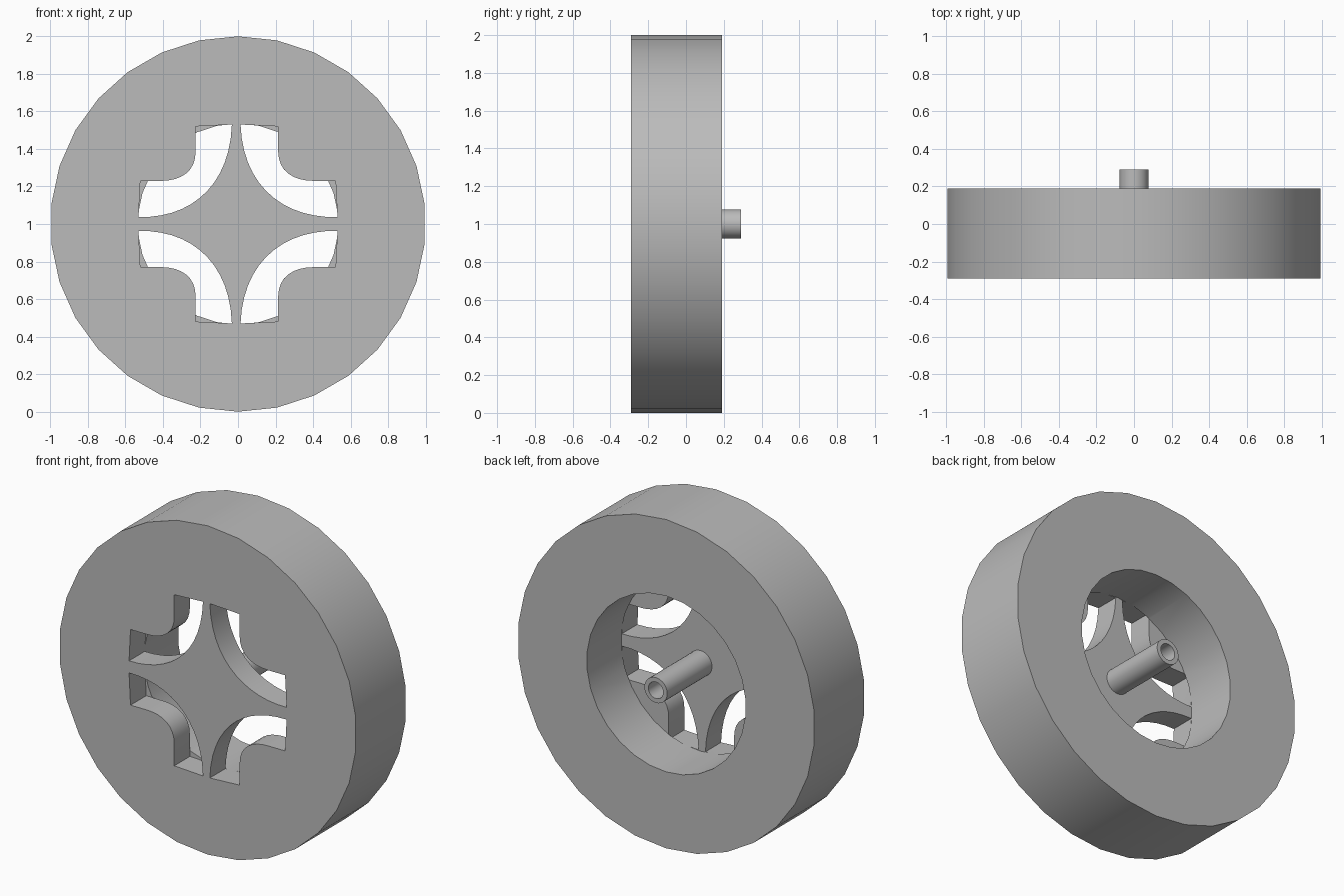
import bpy, bmesh, math
from mathutils import Vector
from mathutils.geometry import interpolate_bezier

if "Cube" in bpy.data.objects:
    bpy.data.objects.remove(bpy.data.objects["Cube"], do_unlink=True)

SIDES = 30
FRONT, WEB_BACK, RIM_BACK, AXLE_BACK = -0.29, -0.14, 0.19, 0.29

grey = bpy.data.materials.new("plain_grey")
grey.use_nodes = True
colour = (0.5, 0.5, 0.5, 1)
grey.diffuse_color = colour
grey.node_tree.nodes["Principled BSDF"].inputs["Base Color"].default_value = colour


def circle(radius):
    """Polygon in x, z with a corner at the top."""
    steps = [2 * math.pi * i / SIDES for i in range(SIDES)]
    return [(radius * math.sin(a), radius * math.cos(a)) for a in steps]


def prism(name, outline, y0, y1):
    """Outline around the hub centre, extruded from y0 to y1."""
    bm = bmesh.new()
    face = bm.faces.new([bm.verts.new((x, y0, z + 1)) for x, z in outline])
    extruded = bmesh.ops.extrude_face_region(bm, geom=[face])["geom"]
    moved = [v for v in extruded if isinstance(v, bmesh.types.BMVert)]
    bmesh.ops.translate(bm, verts=moved, vec=(0, y1 - y0, 0))
    bmesh.ops.recalc_face_normals(bm, faces=bm.faces)
    mesh = bpy.data.meshes.new(name)
    bm.to_mesh(mesh)
    bm.free()
    mesh.materials.append(grey)
    obj = bpy.data.objects.new(name, mesh)
    bpy.context.collection.objects.link(obj)
    return obj


def select(obj):
    bpy.ops.object.select_all(action='DESELECT')
    obj.select_set(True)
    bpy.context.view_layer.objects.active = obj


def cut(target, cutter):
    cutter.hide_render = True
    mod = target.modifiers.new("cut", 'BOOLEAN')
    mod.operation, mod.solver, mod.object = 'DIFFERENCE', 'EXACT', cutter
    select(target)
    bpy.ops.object.modifier_apply(modifier=mod.name)
    bpy.data.objects.remove(cutter, do_unlink=True)


def bezier(points, count):
    flat = [Vector((x, z, 0)) for x, z in points]
    return [(p.x, p.y) for p in interpolate_bezier(*flat, count)]


# Wheel body with a round recess in the back
wheel = prism("wheel", circle(1), FRONT, RIM_BACK)
cut(wheel, prism("recess_cutter", circle(0.535), WEB_BACK, RIM_BACK + 0.1))

# Four windows between the curved spokes
window = bezier([(0.22, 0.385), (0.22, 0.28), (0.3, 0.23), (0.405, 0.23)], 9)
window += [(0.52, 0.23)]
window += bezier([(0.53, 0.037), (0.25, 0.03), (0.035, 0.2), (0.023, 0.53)], 14)
window += [(0.22, 0.52)]
for sx in (1, -1):
    for sz in (1, -1):
        # The upright spoke sits slightly off centre
        outline = [(sx * x - 0.01 * (1 - x / 0.53), sz * z) for x, z in window]
        cut(wheel, prism("window_cutter", outline, FRONT - 0.1, WEB_BACK + 0.001))

# Hollow axle stub
axle = prism("axle", circle(0.077), WEB_BACK - 0.01, AXLE_BACK)
cut(axle, prism("bore_cutter", circle(0.05), WEB_BACK, AXLE_BACK + 0.1))

for obj in (wheel, axle):
    select(obj)
    bpy.ops.object.shade_smooth_by_angle(angle=math.radians(30))
